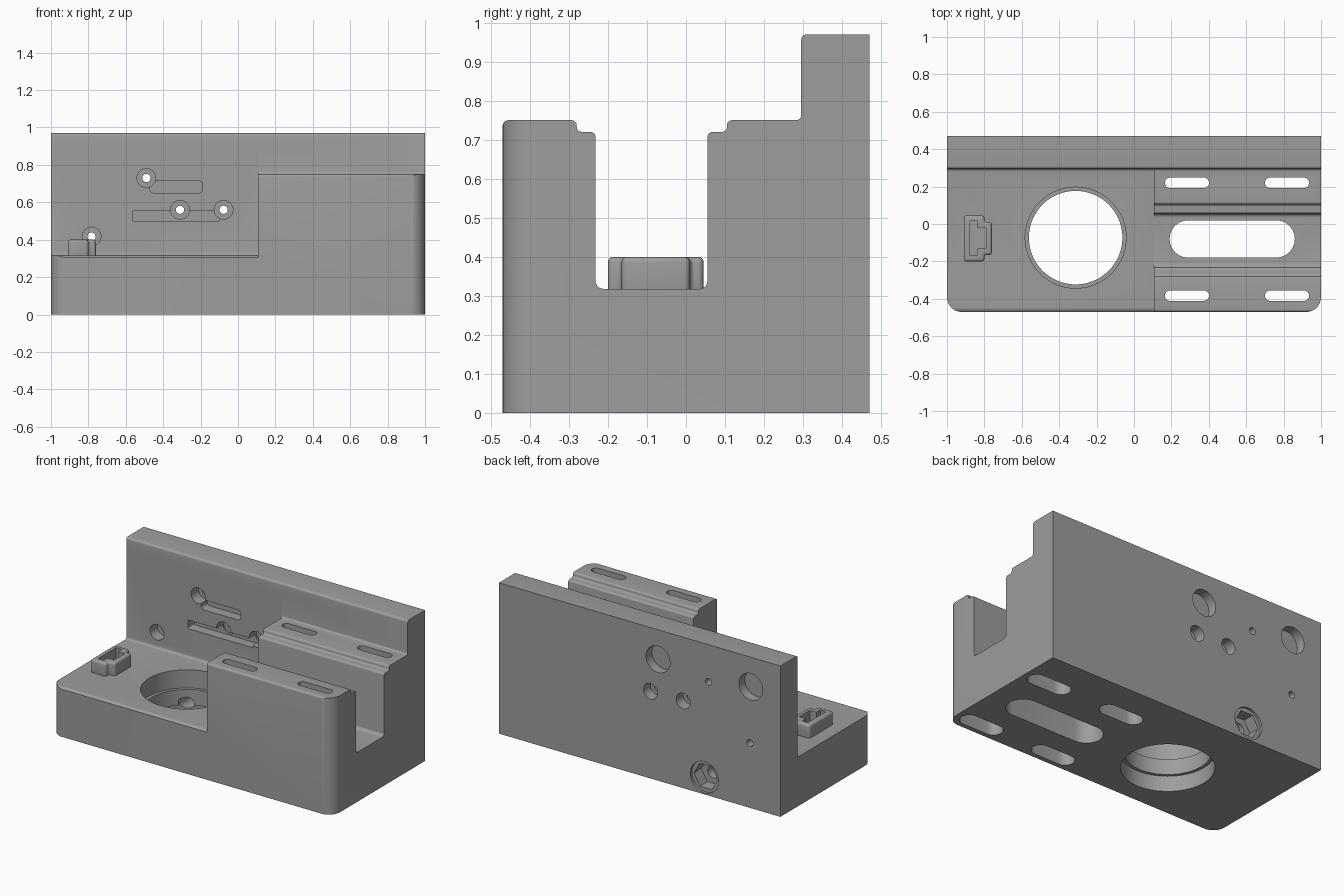
import bpy, bmesh, math
from mathutils import Vector

if "Cube" in bpy.data.objects:
    bpy.data.objects.remove(bpy.data.objects["Cube"])

grey = bpy.data.materials.new("plain grey")
grey.diffuse_color = (0.34, 0.34, 0.34, 1)
grey.use_nodes = True
grey.node_tree.nodes["Principled BSDF"].inputs["Base Color"].default_value = grey.diffuse_color


def rounded(corners, steps=5):
    """Outline from (u, v, radius) corners."""
    out, n = [], len(corners)
    for i, (u, v, r) in enumerate(corners):
        p = Vector((u, v))
        if r == 0:
            out.append(p)
            continue
        a = (Vector(corners[i - 1][:2]) - p).normalized()
        b = (Vector(corners[(i + 1) % n][:2]) - p).normalized()
        half = a.angle(b) / 2
        t0, t1 = p + a * r / math.tan(half), p + b * r / math.tan(half)
        c = p + (a + b).normalized() * r / math.sin(half)
        for k in range(steps + 1):
            d = (t0 - c).lerp(t1 - c, k / steps)
            w = k / steps * (math.pi - 2 * half)
            sweep = math.pi - 2 * half
            d = ((t0 - c) * math.sin(sweep - w) + (t1 - c) * math.sin(w)) / math.sin(sweep)
            out.append(c + d)
    return out


def rect(u0, u1, v0, v1, r=0):
    return rounded([(u0, v0, r), (u1, v0, r), (u1, v1, r), (u0, v1, r)])


def circle(u, v, r, n=48):
    return [Vector((u + r * math.cos(2 * math.pi * k / n),
                    v + r * math.sin(2 * math.pi * k / n))) for k in range(n)]


def stadium(u, v, straight, width, n=12):
    pts = []
    for s in (1, -1):
        for k in range(n + 1):
            a = s * math.pi / 2 - math.pi / 2 + math.pi * k / n - (math.pi / 2 if s > 0 else -math.pi / 2)
            a = math.pi * k / n - math.pi / 2 + (0 if s > 0 else math.pi)
            pts.append(Vector((u + s * straight / 2 + width / 2 * math.cos(a),
                               v + width / 2 * math.sin(a))))
    return pts


def prism(name, pts, axis, lo, hi):
    place = {"x": lambda p, d: (d, p.x, p.y),
             "y": lambda p, d: (p.x, d, p.y),
             "z": lambda p, d: (p.x, p.y, d)}[axis]
    bm = bmesh.new()
    rings = [[bm.verts.new(place(p, d)) for p in pts] for d in (lo, hi)]
    n = len(pts)
    for ring in rings:
        bm.faces.new(ring)
    for i in range(n):
        j = (i + 1) % n
        bm.faces.new((rings[0][i], rings[0][j], rings[1][j], rings[1][i]))
    bmesh.ops.recalc_face_normals(bm, faces=bm.faces)
    me = bpy.data.meshes.new(name)
    bm.to_mesh(me)
    bm.free()
    ob = bpy.data.objects.new(name, me)
    bpy.context.collection.objects.link(ob)
    me.materials.append(grey)
    return ob


def apply(ob, mod):
    bpy.context.view_layer.objects.active = ob
    bpy.ops.object.modifier_apply(modifier=mod.name)


def combine(ob, pts, axis, lo, hi, op='DIFFERENCE'):
    tool = prism("cutter", pts, axis, lo, hi)
    tool.hide_render = True
    mod = ob.modifiers.new("shape", 'BOOLEAN')
    mod.operation, mod.solver, mod.object = op, 'EXACT', tool
    apply(ob, mod)
    bpy.data.objects.remove(tool)


# Body: stepped channel profile along x
profile = rounded([
    (-.47, 0, 0), (-.47, .75, .015), (-.28, .75, .013), (-.28, .72, .013),
    (-.232, .72, .013), (-.232, .318, .02), (.055, .318, .02), (.055, .72, .013),
    (.105, .72, .013), (.105, .75, .013), (.295, .75, .013), (.295, .97, .015),
    (.47, .97, 0), (.47, 0, 0)])
body = prism("body", profile, "x", -1.1, 1.1)

# Rounded front corners in plan
combine(body, rounded([(-1, -.4705, .08), (1, -.4705, .08), (1, .6, 0), (-1, .6, 0)], 8),
        "z", -.1, 1.2, 'INTERSECT')

# Low deck on the left
combine(body, rounded([(-.6, .25, 0), (-.478, .3, 0), (-.455, .3165, .02), (.2955, .3165, .015),
                       (.2955, .9, 0), (-.6, .9, 0)]), "x", -1.2, .108)

# Round bore with an inner lip
bore = (-.312, -.073)
combine(body, circle(*bore, .25, 72), "z", -.1, .5)
combine(body, circle(*bore, .27, 72), "z", .2, .5)
combine(body, circle(*bore, .27, 72), "z", -.1, .1)

# Channel slot and four mounting slots, wider from below
combine(body, stadium(.525, -.08, .47, .2), "z", -.1, .6)
for x in (.283, .818):
    for y in (.22, -.383):
        combine(body, stadium(x, y, .18, .056), "z", -.1, 1.2)
        combine(body, stadium(x, y, .18, .114), "z", -.1, .62)

# Wall pockets and screw holes
combine(body, rect(-.47, -.19, .65, .715, .018), "y", .2, .36)
combine(body, rect(-.563, -.1, .5, .555, .006), "y", .2, .36)
for x, z, both in ((-.49, .73, 0), (-.31, .56, 1), (-.077, .56, 1), (-.783, .417, 0)):
    combine(body, circle(x, z, .022, 24), "y", .2, .6)
    combine(body, circle(x, z, .05, 32), "y", .2, .37)
    if both:
        combine(body, circle(x, z, .05, 32), "y", .4, .6)

# Blind round recesses in the back
for x in (-.13, -.79):
    combine(body, circle(x, .78, .085), "y", .41, .6)

# Hexagonal nut recess with screw hole into the bore
combine(body, circle(-.46, .11, .1), "y", .455, .6)
combine(body, circle(-.46, .11, .085, 6), "y", .38, .6)
combine(body, circle(-.46, .11, .04, 24), "y", .1, .6)

# Connector block with a T-shaped socket
block = prism("connector_block", rounded([
    (-.91, -.2, 0), (-.80, -.2, 0), (-.80, -.165, 0), (-.76, -.165, 0),
    (-.76, .01, 0), (-.80, .01, 0), (-.80, .045, 0), (-.91, .045, 0)]), "z", .3, .4)
bevel = block.modifiers.new("soft edges", 'BEVEL')
bevel.width, bevel.segments = .014, 4
apply(block, bevel)
socket = rounded([(-.877, -.168, 0), (-.837, -.168, 0), (-.837, -.13, 0), (-.79, -.13, 0),
                  (-.79, -.022, 0), (-.837, -.022, 0), (-.837, .015, 0), (-.877, .015, 0)])
for ob in (block, body):
    combine(ob, socket, "z", .25, .6)

for ob in (body, block):
    bpy.ops.object.select_all(action='DESELECT')
    ob.select_set(True)
    bpy.context.view_layer.objects.active = ob
    bpy.ops.object.shade_smooth_by_angle(angle=math.radians(30))
